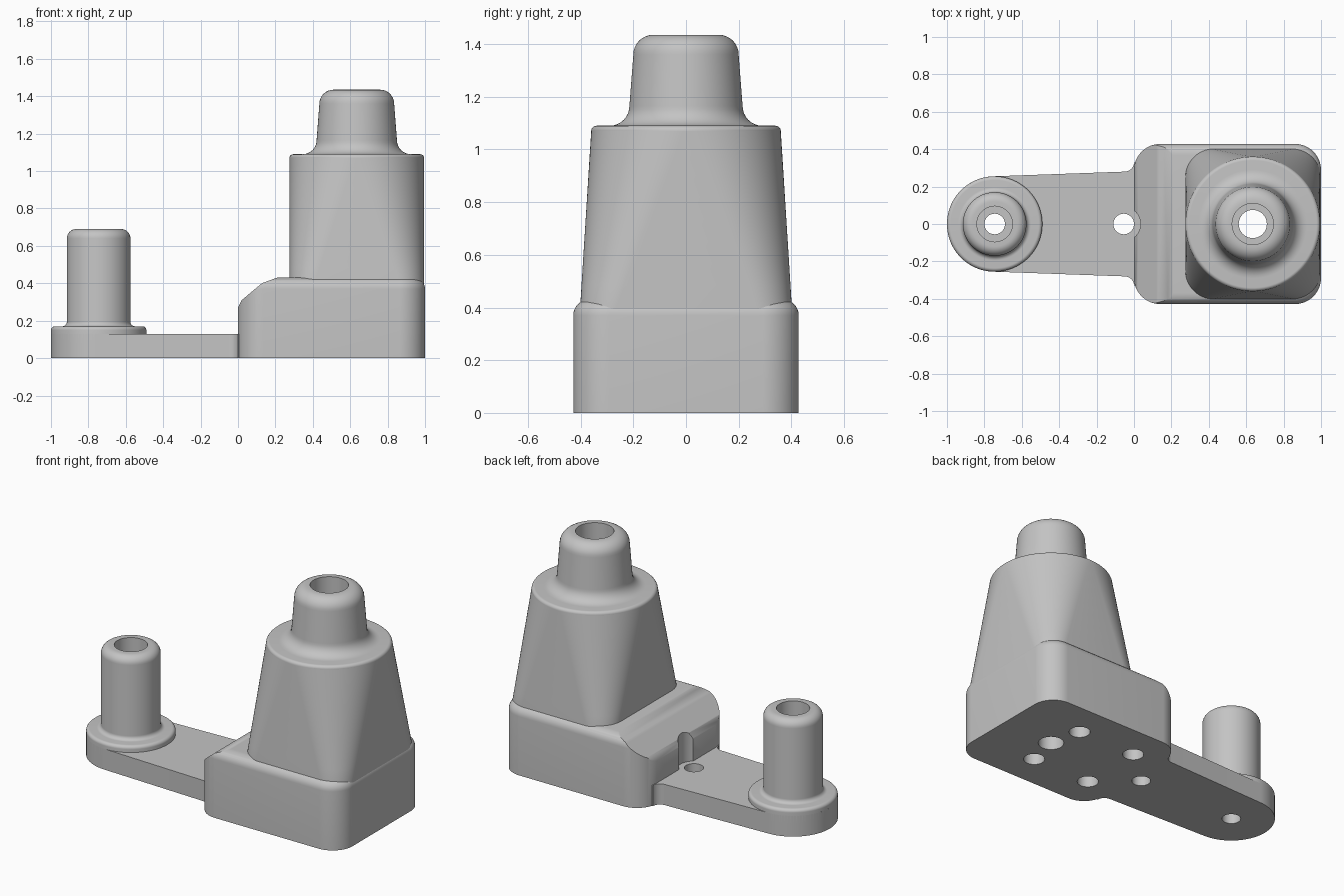
import bpy, bmesh, math
from mathutils import Vector

if "Cube" in bpy.data.objects:
    bpy.data.objects.remove(bpy.data.objects["Cube"])

grey = bpy.data.materials.new("plain grey")
grey.use_nodes = True
grey.diffuse_color = (0.55, 0.55, 0.55, 1)
grey.node_tree.nodes["Principled BSDF"].inputs["Base Color"].default_value = grey.diffuse_color

SIDES = 96
PIN_X, NOTCH_X, TOWER_X = -0.745, -0.055, 0.635


def ring(cx, hx, hy, r, z):
    """Rounded rectangle of half sizes hx, hy; a circle when both equal r."""
    pts = []
    for i in range(SIDES):
        a = (i + 0.5) * math.tau / SIDES
        c, s = math.cos(a), math.sin(a)
        pts.append((cx + math.copysign(hx - r, c) + r * c,
                    math.copysign(hy - r, s) + r * s, z))
    return pts


def circle(cx, r, z):
    return ring(cx, r, r, r, z)


def arc(cr, cz, r, start, end, steps=8):
    """Profile points (radius, height) along an arc in degrees."""
    angles = [math.radians(start + (end - start) * i / steps) for i in range(steps + 1)]
    return [(cr + r * math.cos(a), cz + r * math.sin(a)) for a in angles]


def loft(rings, closed=False):
    """Skin a stack of rings, capped or joined back to the first ring."""
    bm = bmesh.new()
    rows = [[bm.verts.new(p) for p in row] for row in rings]
    pairs = list(zip(rows, rows[1:]))
    if closed:
        pairs.append((rows[-1], rows[0]))
    else:
        bm.faces.new(rows[0][::-1])
        bm.faces.new(rows[-1])
    for low, high in pairs:
        for i in range(len(low)):
            j = (i + 1) % len(low)
            bm.faces.new((low[i], low[j], high[j], high[i]))
    return bm


def make(name, bm):
    bmesh.ops.recalc_face_normals(bm, faces=bm.faces[:])
    mesh = bpy.data.meshes.new(name)
    bm.to_mesh(mesh)
    bm.free()
    mesh.materials.append(grey)
    obj = bpy.data.objects.new(name, mesh)
    bpy.context.collection.objects.link(obj)
    return obj


def activate(obj):
    bpy.ops.object.select_all(action='DESELECT')
    obj.select_set(True)
    bpy.context.view_layer.objects.active = obj


def drill(obj, x, y, r, low, high):
    cutter = make("drill", loft([circle(x, r, low), circle(x, r, high)]))
    cutter.location.y = y
    cutter.hide_render = True
    activate(obj)
    mod = obj.modifiers.new("hole", 'BOOLEAN')
    mod.operation = 'DIFFERENCE'
    mod.solver = 'EXACT'
    mod.object = cutter
    bpy.ops.object.modifier_apply(modifier=mod.name)
    bpy.data.objects.remove(cutter)


# Flat arm: round end, slight taper, flared where it meets the block
half = [(PIN_X + x, y) for x, y in arc(0, 0, 0.255, 180, 92, 32)]
half += arc(-0.05, 0.33, 0.05, 270, 360)
half.append((0.06, 0.33))
outline = half + [(x, -y) for x, y in reversed(half[1:])]
arm = make("arm", loft([[(x, y, z) for x, y in outline] for z in (0, 0.13)]))
drill(arm, PIN_X, 0, 0.055, -0.1, 0.3)
drill(arm, NOTCH_X, 0, 0.055, -0.1, 0.3)

# Hollow pin with a rounded flange
profile = [(0.055, 0.08), (0.255, 0.08)]
profile += arc(0.235, 0.15, 0.02, 0, 90)
profile += arc(0.195, 0.195, 0.025, 270, 180)
profile += arc(0.12, 0.64, 0.05, 0, 90)
profile += [(0.095, 0.69), (0.095, 0.3), (0.055, 0.3)]
pin = make("pin", loft([circle(PIN_X, r, z) for r, z in profile], closed=True))

# Block with rounded corners and top edge, sloped towards the arm
rings = [ring(0.5, 0.5, 0.428, 0.14, 0)]
rings += [ring(0.5, 0.44 + d, 0.368 + d, 0.08 + d, z) for d, z in arc(0, 0.37, 0.06, 0, 90)]
bm = loft(rings)
for x, z, tilt in ((0.005, 0.28, 65), (0.02, 0.31, 40), (0.14, 0.405, 20)):
    a = math.radians(tilt)
    bmesh.ops.bisect_plane(bm, geom=bm.verts[:] + bm.edges[:] + bm.faces[:], dist=1e-5,
                           plane_co=Vector((x, 0, z)),
                           plane_no=Vector((-math.sin(a), 0, math.cos(a))),
                           clear_outer=True)
    bmesh.ops.holes_fill(bm, edges=[e for e in bm.edges if e.is_boundary], sides=0)
block = make("block", bm)
drill(block, NOTCH_X, 0, 0.09, 0.13, 0.6)
drill(block, NOTCH_X, 0, 0.055, -0.1, 0.2)
drill(block, TOWER_X, 0, 0.075, -0.1, 0.6)
for x in (0.18, 0.59):
    for y in (-0.207, 0.207):
        drill(block, x, y, 0.062, -0.1, 0.25)

# Tower: rounded rectangle blending to a circle, then a bored neck
rings = [circle(TOWER_X, 0.075, 0.34), ring(TOWER_X, 0.36, 0.405, 0.14, 0.34)]
for i in range(9):
    t = i / 8
    rings.append(ring(TOWER_X, 0.36, 0.402 - 0.042 * t, 0.14 + 0.22 * t, 0.4 + 0.67 * t))
neck = arc(0.34, 1.07, 0.02, 0, 90)
neck += arc(0.29, 1.165, 0.075, 270, 180)
neck += arc(0.125, 1.36, 0.075, 0, 90)
neck += [(0.11, 1.435), (0.11, 0.75), (0.075, 0.75)]
rings += [circle(TOWER_X, r, z) for r, z in neck]
tower = make("tower", loft(rings, closed=True))

for obj in (arm, pin, block, tower):
    activate(obj)
    bpy.ops.object.shade_smooth_by_angle(angle=math.radians(35))
